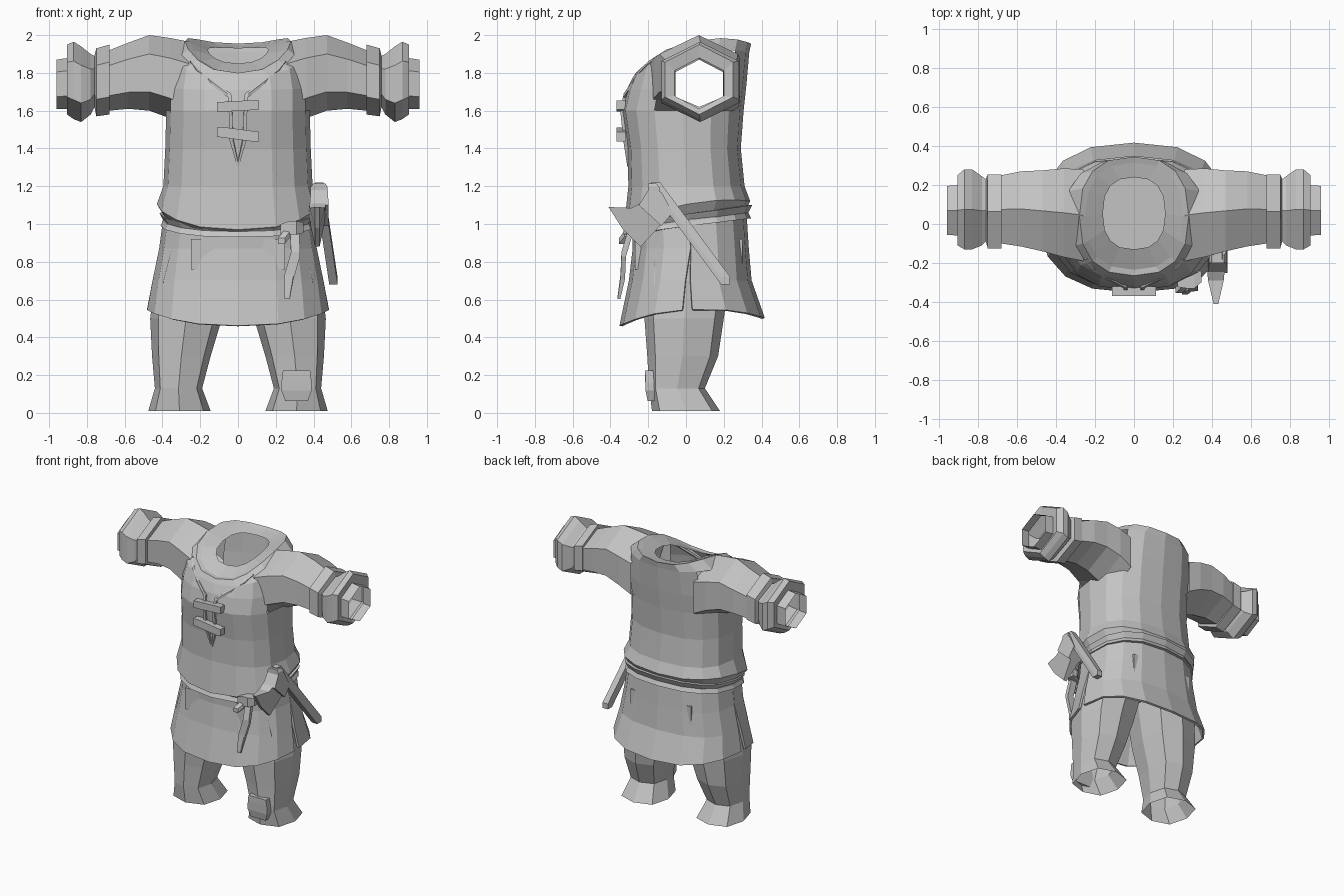
import bpy, bmesh, math

old = bpy.data.objects.get("Cube")
if old:
    bpy.data.objects.remove(old, do_unlink=True)

grey = bpy.data.materials.new("plain_grey")
grey.use_nodes = True
colour = (0.55, 0.55, 0.55, 1)
grey.diffuse_color = colour
grey.node_tree.nodes["Principled BSDF"].inputs["Base Color"].default_value = colour


def finish(name, bm):
    bmesh.ops.recalc_face_normals(bm, faces=bm.faces)
    mesh = bpy.data.meshes.new(name)
    bm.to_mesh(mesh)
    bm.free()
    mesh.materials.append(grey)
    ob = bpy.data.objects.new(name, mesh)
    bpy.context.collection.objects.link(ob)
    return ob


def loft(name, rings, closed=True, cap=False, loop=False, skip=None):
    """Skin a list of point rings; skip(row, column) leaves a face open."""
    bm = bmesh.new()
    vs = [[bm.verts.new(p) for p in ring] for ring in rings]
    n = len(vs[0])
    for r in range(len(vs) if loop else len(vs) - 1):
        a, b = vs[r], vs[(r + 1) % len(vs)]
        for i in range(n if closed else n - 1):
            j = (i + 1) % n
            if not (skip and skip(r, i)):
                bm.faces.new((a[i], a[j], b[j], b[i]))
    if cap:
        bm.faces.new(vs[0])
        bm.faces.new(vs[-1])
    return finish(name, bm)


def body_ring(row, angles, power=0.8):
    """Rounded-box outline: front z, back z, side lift, half width, front y, back y."""
    zf, zb, lift, hx, yf, yb = row
    pts = []
    for a in angles:
        c, s = math.cos(a), math.sin(a)
        x = math.copysign(abs(c) ** power, c) * hx
        y = (yf + yb) / 2 + math.copysign(abs(s) ** power, s) * (yb - yf) / 2
        pts.append((x, y, zf + (zb - zf) * (1 + s) / 2 + lift * c * c))
    return pts


def around(n, start=0.0, end=2 * math.pi):
    return [start + (end - start) * i / n for i in range(n)]


def chain(name, pts, size):
    """Beam through points, made of hulls between boxes; a fourth value scales the box."""
    bm = bmesh.new()
    for a, b in zip(pts, pts[1:]):
        vs = []
        for p in (a, b):
            k = p[3] if len(p) > 3 else 1
            for i in range(8):
                sign = [1 if i >> d & 1 else -1 for d in range(3)]
                vs.append(bm.verts.new([p[d] + sign[d] * size[d] * k for d in range(3)]))
        hull = bmesh.ops.convex_hull(bm, input=vs)
        inner = [v for v in hull["geom_interior"] if isinstance(v, bmesh.types.BMVert)]
        bmesh.ops.delete(bm, geom=inner, context='VERTS')
    return finish(name, bm)


def prism(name, pts, widths, x=0.43):
    """Side outline in y and z, with its own half width in x at each point."""
    left = [(x + w, y, z) for (y, z), w in zip(pts, widths)]
    right = [(x - w, y, z) for (y, z), w in zip(pts, widths)]
    return loft(name, [left, right], cap=True)


# Shirt: tuck, hem, waist, chest, shoulders, collar step and neck opening
shirt_rows = [
    (.95, 1.03, .02, .37, -.27, .29),
    (.97, 1.12, .06, .43, -.33, .34),
    (1.20, 1.20, 0, .395, -.305, .31),
    (1.40, 1.40, 0, .385, -.31, .29),
    (1.60, 1.60, 0, .38, -.34, .305),
    (1.71, 1.74, 0, .38, -.315, .32),
    (1.77, 1.91, .06, .36, -.285, .335),
    (1.80, 1.955, .09, .28, -.265, .345),
    (1.80, 1.945, .085, .25, -.235, .315),
    (1.85, 1.93, .03, .16, -.13, .24),
]


def armhole(row, col):
    return row in (4, 5) and col in (0, 1, 6, 7, 8, 15)


loft("shirt", [body_ring(r, around(16)) for r in shirt_rows], skip=armhole)

# Skirt: front and back panels, split low at the sides
skirt_rows = [
    (1.02, 1.10, 0, .385, -.28, .31),
    (.87, .87, 0, .41, -.275, .325),
    (.70, .70, 0, .445, -.295, .34),
    (.46, .50, .065, .475, -.345, .41),
]
for name, start, slits in (("skirt_front", math.pi, (0, 0, .04, .08)),
                           ("skirt_back", 0, (0, 0, 0, 0))):
    rings = []
    for row, s in zip(skirt_rows, slits):
        rings.append(body_ring(row, around(8, start + s, start + math.pi - s)
                               + [start + math.pi - s]))
    panel = loft(name, rings, closed=False)
    thick = panel.modifiers.new("thickness", 'SOLIDIFY')
    thick.thickness = 0.015
    thick.offset = 0

# Belt with a groove round its middle
belt_rows = [
    (.93, 1.03, .01, .37, -.27, .30),
    (.93, 1.03, .01, .41, -.315, .345),
    (.96, 1.06, .01, .395, -.30, .33),
    (.99, 1.10, .01, .415, -.32, .35),
    (.99, 1.10, .01, .37, -.27, .30),
]
loft("belt", [body_ring(r, around(16)) for r in belt_rows], loop=True)
chain("belt_knot", [(.24, -.295, .97, .8), (.29, -.295, .98), (.33, -.27, .98, .8)],
      (.02, .035, .035))
chain("belt_end", [(.30, -.30, .94), (.305, -.33, .84), (.27, -.335, .72),
                   (.26, -.355, .61, .6)], (.024, .012, .012))
chain("belt_end_short", [(.26, -.31, .95), (.23, -.34, .91)], (.018, .015, .015))

# Sleeves: x, front y, back y, bottom z, top z of each six-sided ring
sleeve_rows = [
    (.26, -.19, .28, 1.50, 1.965), (.36, -.17, .285, 1.56, 1.985),
    (.47, -.14, .275, 1.60, 2.0), (.58, -.115, .27, 1.61, 1.96),
    (.68, -.10, .25, 1.60, 1.92), (.68, -.125, .255, 1.58, 1.95),
    (.75, -.125, .255, 1.57, 1.93), (.76, -.09, .23, 1.62, 1.89),
    (.78, -.11, .245, 1.58, 1.90), (.83, -.13, .28, 1.54, 1.94),
    (.87, -.13, .28, 1.555, 1.965), (.905, -.11, .25, 1.58, 1.95),
    (.895, -.06, .20, 1.61, 1.88), (.96, -.055, .195, 1.61, 1.87),
]
# Trouser legs: z, centre x, half width, front y, back y
leg_rows = [
    (.92, .19, .19, -.22, .24), (.70, .24, .20, -.22, .23),
    (.50, .275, .19, -.22, .20), (.30, .30, .155, -.205, .17),
    (.13, .315, .125, -.195, .10), (.01, .31, .165, -.18, .18),
]
for side, s in (("left", 1), ("right", -1)):
    rings = []
    for x, yf, yb, zb, zt in sleeve_rows:
        rings.append([(s * x,
                       (yf + yb) / 2 + math.cos(a) / math.cos(math.pi / 6) * (yb - yf) / 2,
                       (zb + zt) / 2 + math.sin(a) * (zt - zb) / 2)
                      for a in around(6, math.pi / 6, math.pi * 13 / 6)])
    loft(side + "_sleeve", rings)
    rings = []
    for z, xc, hx, yf, yb in leg_rows:
        outline = body_ring((z, z, 0, hx, yf, yb), around(8), 0.75)
        rings.append([(s * (xc + x), y, z) for x, y, z in outline])
    loft(side + "_trouser_leg", rings)
    # Raised neckline edge running down the chest
    chain(side + "_neckline", [(s * .245, -.17, 1.855), (s * .21, -.22, 1.81),
                               (s * .13, -.275, 1.745), (s * .045, -.318, 1.68),
                               (s * .04, -.335, 1.60), (s * .035, -.32, 1.45),
                               (0, -.305, 1.31, .5)], (.009, .012, .009))

# Trouser seat
chain("trouser_seat", [(-.15, .015, .84), (.15, .015, .84)], (.1, .285, .08))

# Shin patch on the left leg
chain("trouser_patch", [(.31, -.185, .08, .75), (.31, -.19, .14), (.31, -.195, .205, .9)],
      (.08, .024, .022))

# Chest toggles
for name, z, tilt in (("upper_toggle", 1.625, -.005), ("lower_toggle", 1.475, .012)):
    chain(name, [(-.09, -.345, z + tilt), (.09, -.345, z - tilt)], (.022, .024, .025))

# Axe hanging at the left hip
chain("axe_handle", [(.43, -.16, 1.20), (.505, .21, .70)], (.022, .024, .02))
prism("axe_socket", [(-.20, 1.18), (-.25, 1.10), (-.13, .99), (-.07, 1.06), (-.13, 1.17)],
      [.045, .05, .05, .05, .045])
prism("axe_blade", [(-.29, 1.085), (-.41, 1.09), (-.34, .98), (-.24, .88), (-.12, 1.01),
                    (-.24, 1.11)],
      [.04, .012, .012, .012, .04, .045], x=.42)
chain("axe_knob", [(.43, -.17, 1.18), (.43, -.18, 1.205, .7)], (.045, .03, .015))
